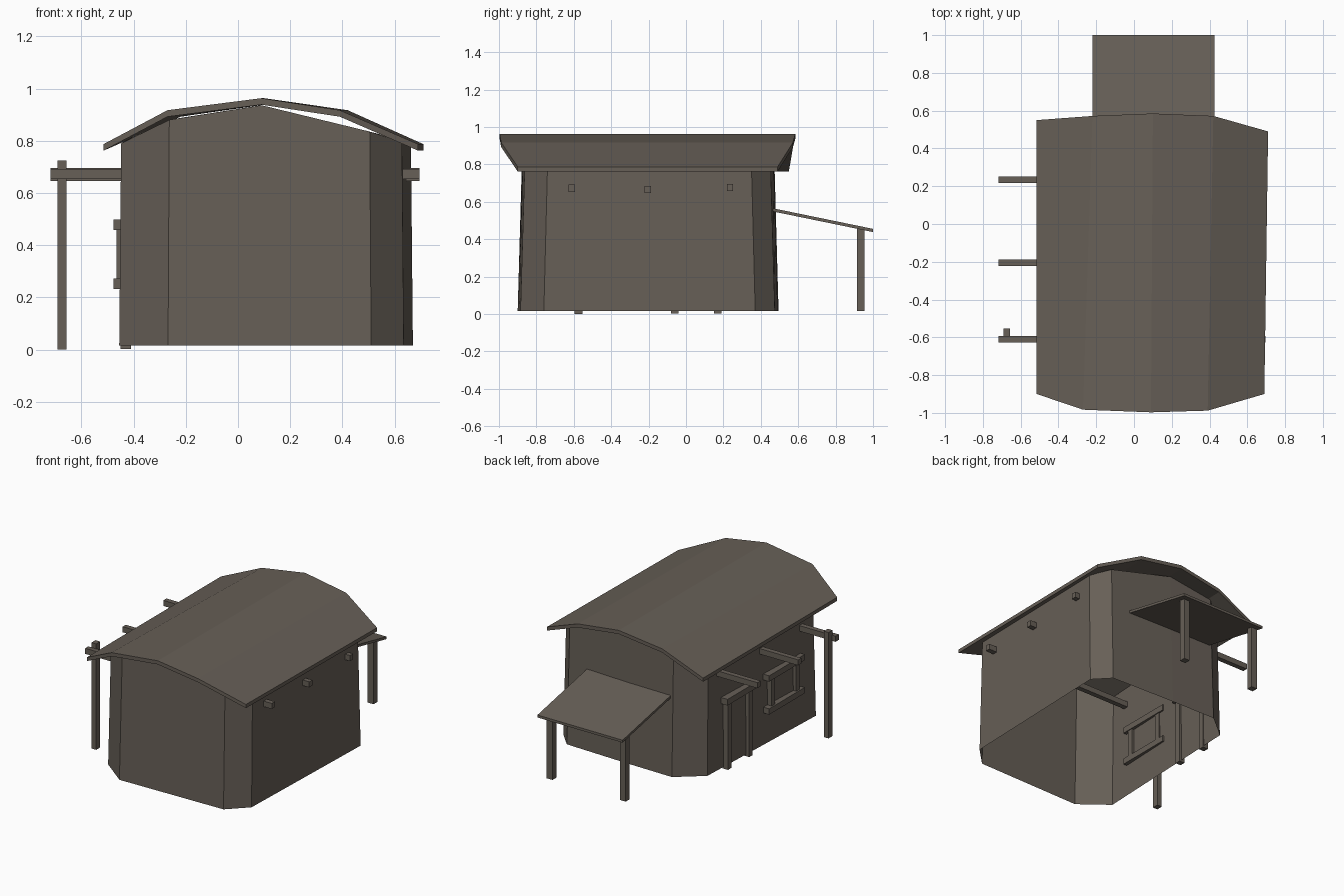
import bpy, bmesh

if "Cube" in bpy.data.objects:
    bpy.data.objects.remove(bpy.data.objects["Cube"])

mat = bpy.data.materials.new("weathered_brown")
mat.diffuse_color = (0.135, 0.115, 0.095, 1)
mat.use_nodes = True
mat.node_tree.nodes["Principled BSDF"].inputs["Base Color"].default_value = mat.diffuse_color


def finish(name, bm):
    bmesh.ops.recalc_face_normals(bm, faces=bm.faces)
    me = bpy.data.meshes.new(name)
    bm.to_mesh(me)
    bm.free()
    me.materials.append(mat)
    ob = bpy.data.objects.new(name, me)
    bpy.context.collection.objects.link(ob)
    return ob


def box(name, lo, hi):
    bm = bmesh.new()
    bmesh.ops.create_cube(bm, size=1)
    for v in bm.verts:
        for i in range(3):
            v.co[i] = hi[i] if v.co[i] > 0 else lo[i]
    return finish(name, bm)


def loft(name, sections):
    """Closed solid through a row of four-point sections."""
    bm = bmesh.new()
    rings = [[bm.verts.new(p) for p in s] for s in sections]
    for a, b in zip(rings, rings[1:]):
        for i in range(4):
            j = (i + 1) % 4
            bm.faces.new((a[i], a[j], b[j], b[i]))
    bm.faces.new(rings[0])
    bm.faces.new(rings[-1])
    return finish(name, bm)


# Walls: eight-sided thin shell, open below, tapering to an arched top (x, y, top z)
plan = [(-0.268, -0.90, 0.88), (0.09, -0.893, 0.936), (0.51, -0.885, 0.835),
        (0.635, -0.76, 0.795), (0.67, 0.37, 0.785), (0.57, 0.475, 0.82),
        (0.09, 0.49, 0.936), (-0.24, 0.495, 0.885), (-0.41, 0.355, 0.815),
        (-0.455, -0.755, 0.79)]
bm = bmesh.new()
low = [bm.verts.new((x, y, 0.015)) for x, y, z in plan]
top = [bm.verts.new((0.1 + (x - 0.1) * 0.987, -0.2 + (y + 0.2) * 0.965, z))
       for x, y, z in plan]
n = len(plan)
for i in range(n):
    j = (i + 1) % n
    bm.faces.new((low[i], low[j], top[j], top[i]))
finish("walls", bm)

# Arched roof slab: front x, front y, back x, back y, top z
ribs = [(-0.515, -0.90, -0.515, 0.55, 0.787), (-0.27, -0.983, -0.22, 0.572, 0.917),
        (0.09, -0.997, 0.10, 0.585, 0.963), (0.39, -0.988, 0.42, 0.572, 0.917),
        (0.69, -0.90, 0.71, 0.49, 0.787)]
t = 0.025
loft("roof", [[(fx, fy, z), (bx, by, z), (bx, by, z - t), (fx, fy, z - t)]
              for fx, fy, bx, by, z in ribs])

# Lean-to porch roof and its posts
loft("porch_roof", [[(-0.22, y, z), (0.425, y, z), (0.425, y, z - 0.017), (-0.22, y, z - 0.017)]
                    for y, z in ((0.46, 0.566), (1.0, 0.455))])
for x in (-0.19, 0.365):
    box("porch_post", (x - 0.022, 0.913, 0.015), (x + 0.022, 0.955, 0.457))

# Roof beams running through both side walls
for y, z in ((-0.61, 0.672), (-0.205, 0.665), (0.235, 0.677)):
    box("cross_beam", (-0.718, y - 0.017, z - 0.019), (0.695, y + 0.017, z + 0.019))

# Free-standing pole at the front left
box("side_pole", (-0.692, -0.596, 0), (-0.657, -0.553, 0.725))

# Door frame on the left wall
for y in (-0.06, 0.17):
    box("door_post", (-0.45, y - 0.019, 0.003), (-0.41, y + 0.019, 0.465))
box("door_lintel", (-0.462, -0.11, 0.455), (-0.405, 0.21, 0.497))

# Window frame on the left wall
for z in (0.252, 0.478):
    box("window_rail", (-0.476, -0.605, z - 0.02), (-0.42, -0.22, z + 0.02))
for y in (-0.545, -0.28):
    box("window_stile", (-0.465, y - 0.018, 0.26), (-0.425, y + 0.018, 0.47))
